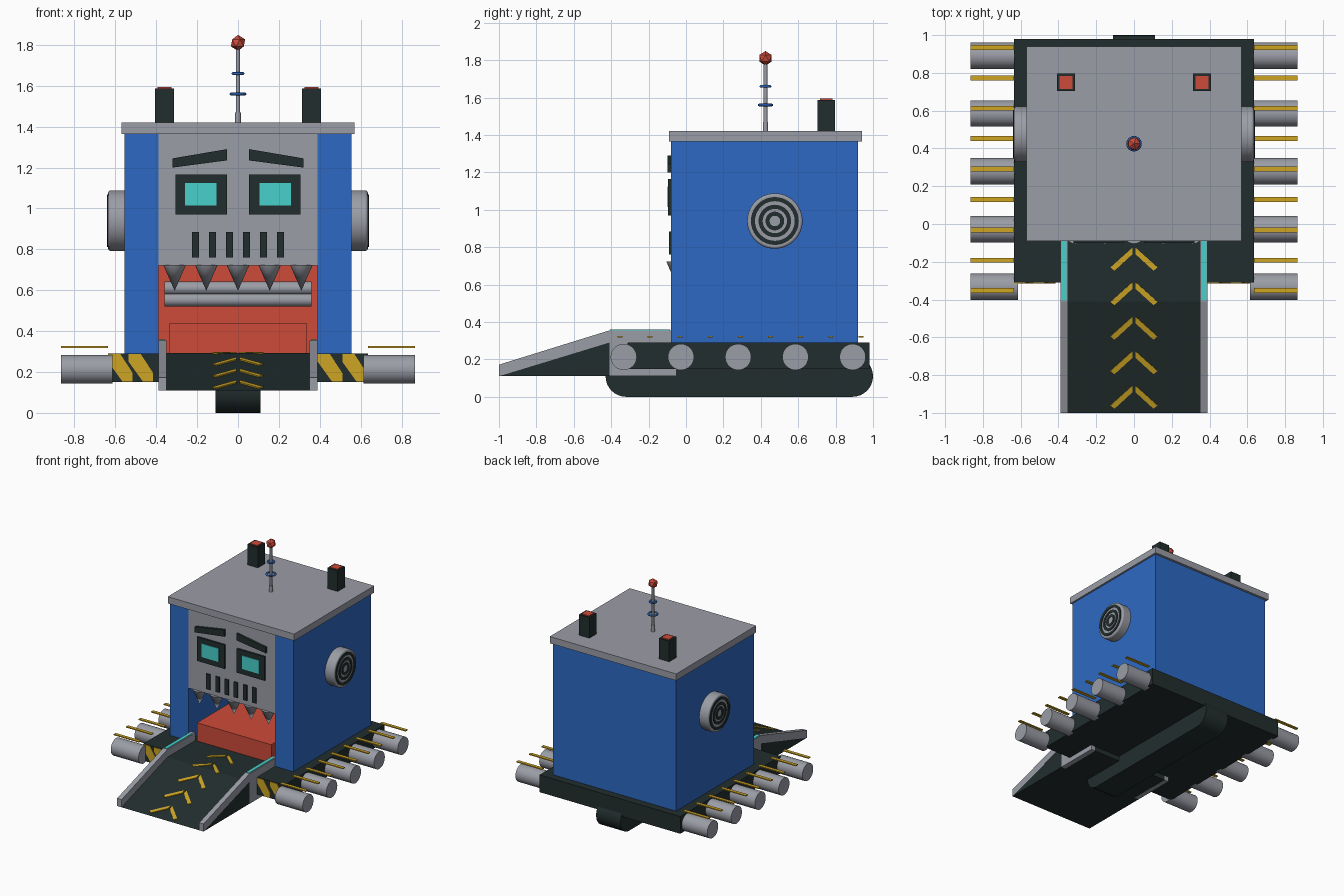
import bpy, bmesh, math
from mathutils import Matrix, Vector

if "Cube" in bpy.data.objects:
    bpy.data.objects.remove(bpy.data.objects["Cube"])


def material(name, r, g, b):
    m = bpy.data.materials.new(name)
    m.use_nodes = True
    m.diffuse_color = (r, g, b, 1)
    m.node_tree.nodes["Principled BSDF"].inputs["Base Color"].default_value = (r, g, b, 1)
    return m


BLUE = material("blue paint", .026, .141, .546)
GREY = material("grey metal", .33, .34, .385)
DARK = material("dark metal", .016, .027, .027)
RED = material("red paint", .61, .07, .042)
YELLOW = material("yellow paint", .61, .376, .018)
TEAL = material("teal glow", .065, .63, .604)


def finish(name, bm, mats, smooth=False):
    bmesh.ops.recalc_face_normals(bm, faces=bm.faces)
    me = bpy.data.meshes.new(name)
    bm.to_mesh(me)
    bm.free()
    ob = bpy.data.objects.new(name, me)
    bpy.context.collection.objects.link(ob)
    for m in mats if isinstance(mats, tuple) else (mats,):
        me.materials.append(m)
    if smooth:
        bpy.ops.object.select_all(action="DESELECT")
        ob.select_set(True)
        bpy.context.view_layer.objects.active = ob
        bpy.ops.object.shade_smooth_by_angle(angle=math.radians(40))
    return ob


def prism(name, pts, axis, lo, hi, mats, smooth=False):
    """Extrude a 2D outline along an axis; pts use the other two axes in order."""
    bm = bmesh.new()

    def place(p):
        c = list(p)
        c.insert("xyz".index(axis), lo)
        return bm.verts.new(c)
    face = bm.faces.new([place(p) for p in pts])
    new = bmesh.ops.extrude_face_region(bm, geom=[face])["geom"]
    step = Vector([hi - lo if a == axis else 0 for a in "xyz"])
    bmesh.ops.translate(bm, vec=step, verts=[v for v in new if isinstance(v, bmesh.types.BMVert)])
    return finish(name, bm, mats, smooth)


def box(name, x, y, z, mat):
    return prism(name, [(x[0], y[0]), (x[1], y[0]), (x[1], y[1]), (x[0], y[1])], "z", *z, mat)


def cone(name, center, r1, r2, depth, axis, mat, seg=32):
    bm = bmesh.new()
    rot = Matrix.Rotation(math.pi / 2, 4, "Y") if axis == "x" else Matrix()
    bmesh.ops.create_cone(bm, cap_ends=True, segments=seg, radius1=r1, radius2=r2,
                          depth=depth, matrix=Matrix.Translation(center) @ rot)
    return finish(name, bm, mat, True)


# Body shell, open at the front for the mouth, with a red back wall
MOUTH, BACK = .39, .45
body = prism("body", [(-.555, -.08), (-MOUTH, -.08), (-MOUTH, BACK), (MOUTH, BACK),
                      (MOUTH, -.08), (.555, -.08), (.555, .92), (-.555, .92)],
             "z", .29, 1.365, (BLUE, RED))
for f in body.data.polygons:
    if abs(f.center.y - BACK) < .01 and abs(f.normal.y) > .9:
        f.material_index = 1
box("face_panel", (-MOUTH, MOUTH), (-.081, BACK), (.72, 1.365), GREY)
box("roof", (-.57, .57), (-.09, .94), (1.365, 1.42), GREY)
box("tongue_block", (-.335, .335), (-.05, BACK), (.28, .44), RED)
for i, z in enumerate((.61, .553)):
    cone(f"mouth_roller_{i}", (0, .40, z), .032, .032, .72, "x", GREY)

# Teeth and mouth vents
for i in range(5):
    cone(f"tooth_{i}", ((i - 2) * .155, -.05, .66), 0, .055, .125, "z", GREY, 24)
for i in range(6):
    x = (i - 2.5) * .083
    box(f"vent_slot_{i}", (x - .017, x + .017), (-.09, -.08), (.76, .885), DARK)

# Eyes and brows
for s, side in ((1, "left"), (-1, "right")):
    def span(a, b):
        return tuple(sorted((s * a, s * b)))
    box(side + "_eye_frame", span(.055, .305), (-.095, -.08), (.97, 1.165), DARK)
    box(side + "_eye_screen", span(.105, .26), (-.1, -.094), (1.015, 1.125), TEAL)
    prism(side + "_brow", [(s * .055, 1.235), (s * .32, 1.2), (s * .32, 1.245), (s * .055, 1.29)],
          "y", -.1, -.08, DARK)

    # Ear speaker with concentric dark rings
    ear = cone(side + "_ear", (s * .59, .475, .94), .148, .148, .09, "x", GREY, 48)
    bev = ear.modifiers.new("edge", "BEVEL")
    bev.width, bev.segments, bev.limit_method = .012, 3, "ANGLE"
    for i, r in enumerate((.117, .076, .039)):
        bm = bmesh.new()
        a = bmesh.ops.create_circle(bm, segments=40, radius=r - .011)["verts"]
        b = bmesh.ops.create_circle(bm, segments=40, radius=r + .011)["verts"]
        for k in range(40):
            n = (k + 1) % 40
            bm.faces.new((a[k], a[n], b[n], b[k]))
        bm.transform(Matrix.Translation((s * .637, .475, .94)) @ Matrix.Rotation(math.pi / 2, 4, "Y"))
        ring = finish(f"{side}_ear_ring_{i}", bm, DARK)
        sol = ring.modifiers.new("thickness", "SOLIDIFY")
        sol.thickness, sol.offset = .006, 0

    # Roof lamp posts
    box(side + "_lamp_post", (s * .36 - .047, s * .36 + .047), (.703, .797), (1.42, 1.588), DARK)
    box(side + "_lamp_top", (s * .36 - .034, s * .36 + .034), (.716, .784), (1.587, 1.594), RED)

    # Side rollers and the yellow slats above them
    for i in range(5):
        cone(f"{side}_roller_{i}", (s * .74, -.333 + i * .306, .213), .07, .07, .25, "x", GREY)
    for i in range(9):
        y = -.353 + i * .161
        box(f"{side}_slat_{i}", span(.636, .865), (y - .013, y + .013), (.318, .326), YELLOW)

    # Ramp rails with teal light strips
    prism(side + "_ramp_rail", [(-1, .11), (-.41, .29), (-.41, .11), (-.05, .11), (-.05, .355),
                                (-.41, .355), (-1, .172)], "x", *span(.35, .39), GREY)
    box(side + "_rail_light", span(.357, .384), (-.405, -.085), (.353, .359), TEAL)

    # Diagonal warning stripes on the base front
    for i, c in enumerate((.45, .57) if s > 0 else (-.575, -.475)):
        prism(f"{side}_stripe_{i}", [(c - .06, .287), (c, .287), (c + .06, .195), (c + .06, .153),
                                     (c + .01, .153), (c - .06, .25)], "y", -.315, -.309, YELLOW)

# Base and the central track beneath it
box("base", (-.635, .635), (-.31, .98), (.15, .29), DARK)
R = .11
track = []
for cy, start in ((.89, -90), (-.32, 90)):
    for k in range(17):
        t = math.radians(start + k * 180 / 16)
        track.append((cy + R * math.cos(t), R + R * math.sin(t)))
prism("center_track", track, "x", -.11, .11, DARK, True)

# Ramp and platform
prism("ramp", [(-1, .11), (-.05, .11), (-.05, .292), (-.41, .292)], "x", -.352, .352, DARK)
for s in (-1, 1):
    prism("ramp_skirt", [(-1, .11), (-.41, .11), (-.41, .29)], "x",
          *sorted((s * .352, s * .389)), DARK)


def ramp_height(y):
    return .292 if y > -.41 else .11 + (y + 1) * .182 / .59


# Yellow chevrons following the ramp surface
for i in range(5):
    y = -.125 - i * .1825
    bm = bmesh.new()
    for s in (-1, 1):
        arm = [(.008, 0), (.125, -.105), (.103, -.122), (.008, -.035)]
        bm.faces.new([bm.verts.new((s * px, y + py, ramp_height(y + py) + .003)) for px, py in arm])
    chevron = finish(f"chevron_{i}", bm, YELLOW)
    sol = chevron.modifiers.new("thickness", "SOLIDIFY")
    sol.thickness, sol.offset = .007, 0

# Antenna
cone("antenna_pole", (0, .425, 1.6), .01, .01, .37, "z", GREY, 16)
cone("antenna_base", (0, .425, 1.445), .014, .014, .05, "z", GREY, 16)
for i, (z, r) in enumerate(((1.56, .034), (1.66, .025))):
    bpy.ops.mesh.primitive_torus_add(major_radius=r, minor_radius=.007, major_segments=24,
                                     minor_segments=8, location=(0, .425, z))
    ring = bpy.context.object
    ring.name = f"antenna_ring_{i}"
    ring.data.materials.append(BLUE)
    bpy.ops.object.shade_smooth()
bm = bmesh.new()
bmesh.ops.create_icosphere(bm, subdivisions=1, radius=.039, matrix=Matrix.Translation((0, .425, 1.81)))
finish("antenna_ball", bm, RED)
